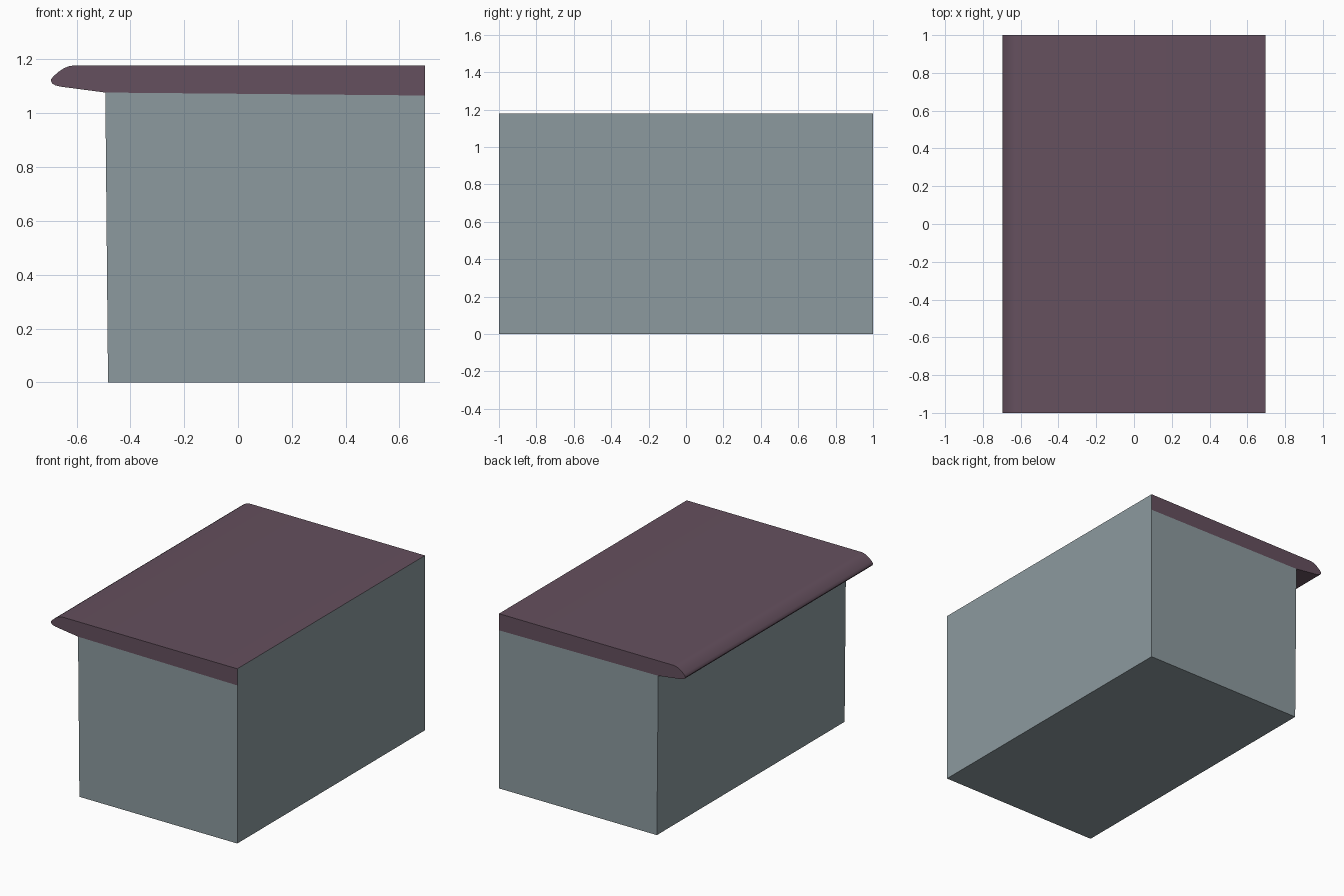
import bpy, bmesh

if "Cube" in bpy.data.objects:
    bpy.data.objects.remove(bpy.data.objects["Cube"])


def material(name, rgb):
    m = bpy.data.materials.new(name)
    m.diffuse_color = (*rgb, 1)
    m.use_nodes = True
    m.node_tree.nodes["Principled BSDF"].inputs["Base Color"].default_value = m.diffuse_color
    return m


grey = material("grey paint", (0.265, 0.323, 0.347))
plum = material("plum counter", (0.130, 0.080, 0.112))

RIGHT, TOP, HALF_Y = 0.695, 1.178, 1.0
SEAM_L, SEAM_R = (-0.493, 1.077), (RIGHT, 1.066)


def extrude_profile(name, pts, mats):
    """Extrude an XZ outline along y; the closing edge (last to first) is the
    hidden seam between the parts and stays open."""
    bm = bmesh.new()
    front = [bm.verts.new((x, -HALF_Y, z)) for x, z in pts]
    back = [bm.verts.new((x, HALF_Y, z)) for x, z in pts]
    bm.faces.new(front)
    bm.faces.new(back[::-1])
    for i in range(len(pts) - 1):
        bm.faces.new((front[i + 1], front[i], back[i], back[i + 1]))
    bm.normal_update()
    me = bpy.data.meshes.new(name)
    bm.to_mesh(me)
    bm.free()
    for m in mats:
        me.materials.append(m)
    ob = bpy.data.objects.new(name, me)
    bpy.context.collection.objects.link(ob)
    return ob


# Cabinet body, with a slightly slanted left face
body = extrude_profile("counter_body",
                       [SEAM_L, (-0.483, 0), (RIGHT, 0), SEAM_R], [grey])

# Counter slab with rounded, overhanging nose on the left
slab = extrude_profile("counter_top", [
    SEAM_R, (RIGHT, TOP), (-0.607, TOP), (-0.628, 1.175), (-0.648, 1.167),
    (-0.668, 1.153), (-0.685, 1.138), (-0.694, 1.127), (-0.695, 1.119),
    (-0.690, 1.110), (-0.679, 1.104), (-0.660, 1.099), SEAM_L], [plum, grey])

# The slab's right end is painted like the body
for p in slab.data.polygons:
    p.material_index = 1 if p.normal.x > 0.9 else 0

# Smooth the rounded nose, keep real edges sharp
bpy.ops.object.select_all(action='DESELECT')
slab.select_set(True)
bpy.context.view_layer.objects.active = slab
bpy.ops.object.shade_smooth_by_angle(angle=0.6)
